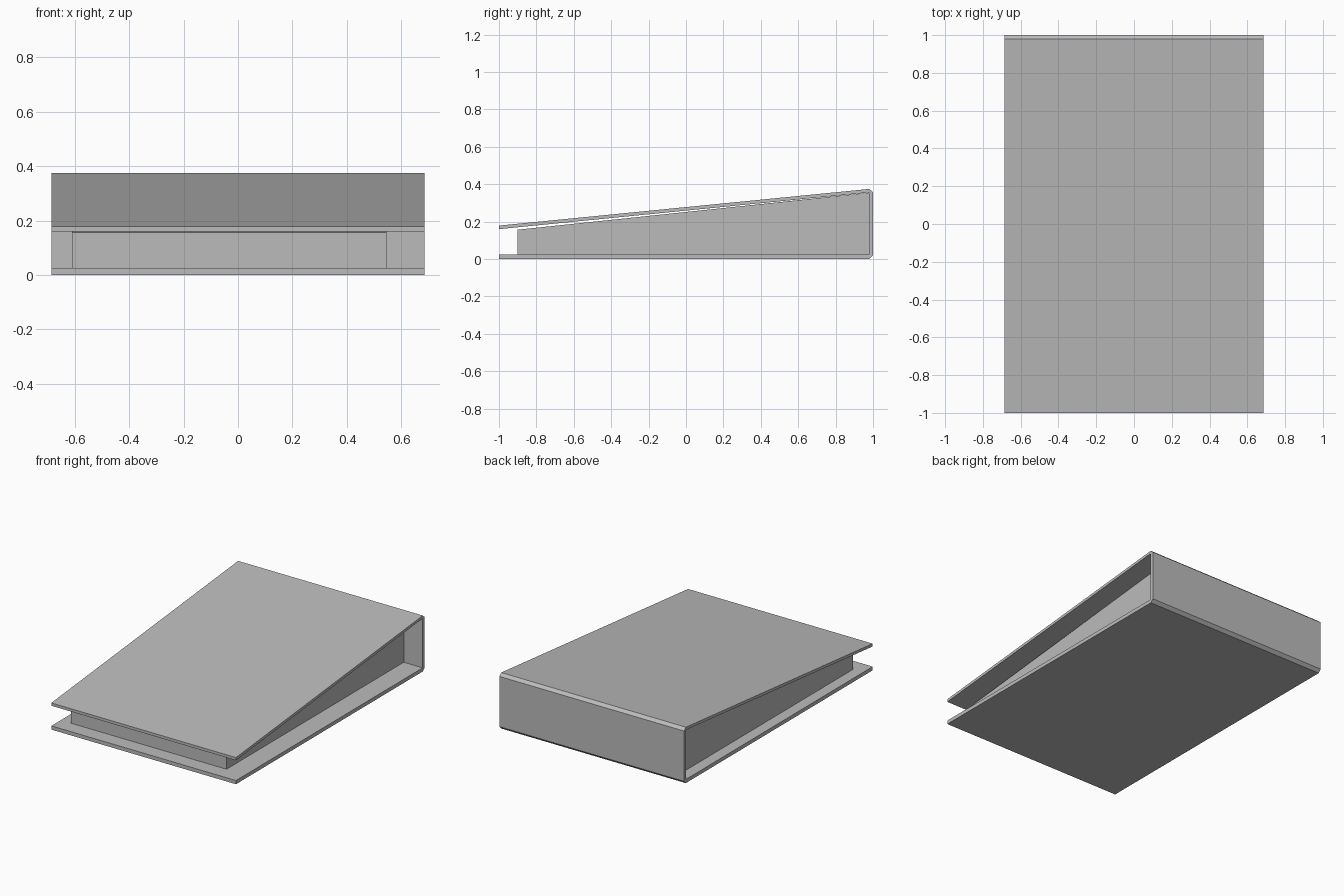
import bpy, bmesh

default = bpy.data.objects.get("Cube")
if default:
    bpy.data.objects.remove(default, do_unlink=True)

grey = bpy.data.materials.new("plain_grey")
grey.use_nodes = True
colour = (0.5, 0.5, 0.5, 1)
grey.diffuse_color = colour
grey.node_tree.nodes["Principled BSDF"].inputs["Base Color"].default_value = colour


def extrude_profile(name, profile, x_min, x_max):
    """Extrude a side profile of (y, z) points across the width."""
    mesh = bpy.data.meshes.new(name)
    bm = bmesh.new()
    face = bm.faces.new([bm.verts.new((x_min, y, z)) for y, z in profile])
    result = bmesh.ops.extrude_face_region(bm, geom=[face])
    verts = [g for g in result["geom"] if isinstance(g, bmesh.types.BMVert)]
    bmesh.ops.translate(bm, verts=verts, vec=(x_max - x_min, 0, 0))
    bmesh.ops.recalc_face_normals(bm, faces=bm.faces)
    bm.to_mesh(mesh)
    bm.free()
    mesh.materials.append(grey)
    obj = bpy.data.objects.new(name, mesh)
    bpy.context.collection.objects.link(obj)
    return obj


half_width = 0.685

# Folded cover: flat base, upright spine with chamfered folds, sloping lid
extrude_profile("folded_cover", [
    (-1, 0), (0.98, 0), (1, 0.02), (1, 0.357), (0.98, 0.375),
    (-1, 0.179), (-1, 0.16), (0.978, 0.356), (0.978, 0.025), (-1, 0.025),
], -half_width, half_width)

# Wedge of pages, set in from the cover edges
extrude_profile("page_block", [
    (-0.9, 0.025), (0.978, 0.025), (0.978, 0.355), (-0.9, 0.157),
], -0.61, 0.545)
